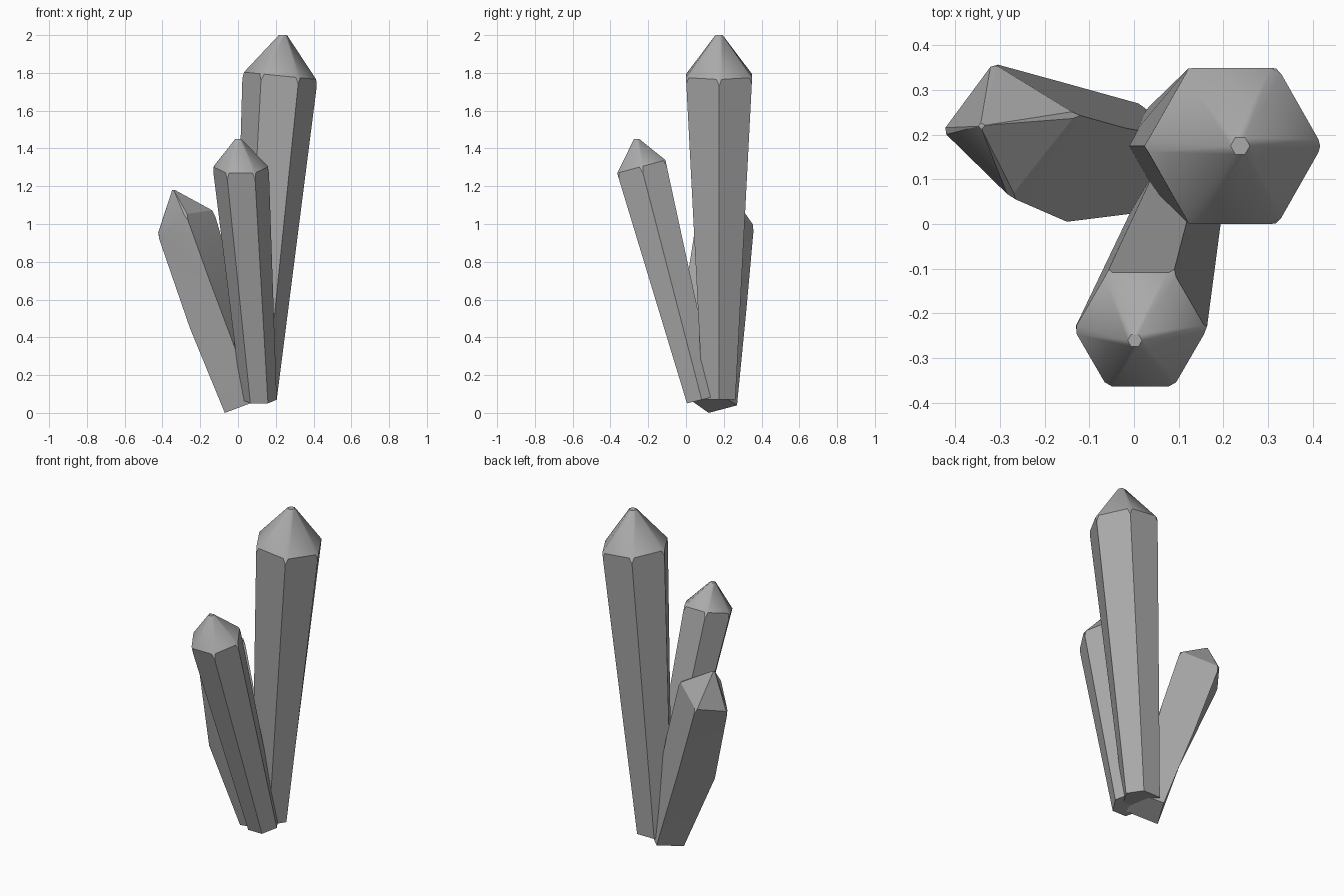
import bpy, bmesh, math
from mathutils import Vector

if "Cube" in bpy.data.objects:
    bpy.data.objects.remove(bpy.data.objects["Cube"], do_unlink=True)

# Single stone material
GREY = (0.40, 0.40, 0.40, 1)
stone = bpy.data.materials.new("grey_stone")
stone.use_nodes = True
stone.diffuse_color = GREY
stone.node_tree.nodes["Principled BSDF"].inputs["Base Color"].default_value = GREY


def ring(centre, rx, ry, tilt_x=0, tilt_y=0, sides=6):
    """Tilted elliptical ring of corners, counter-clockwise from above."""
    pts = []
    for i in range(sides):
        a = math.tau * i / sides
        dx, dy = rx * math.cos(a), ry * math.sin(a)
        pts.append(Vector(centre) + Vector((dx, dy, dx * tilt_x + dy * tilt_y)))
    return pts


def crystal(name, rings, apex, lift=0.035, inset=0.08, cap=0.11):
    """Prism through the rings, closed by a point with bevelled ridges."""
    bm = bmesh.new()
    n = len(rings[0])
    apex = Vector(apex)
    loops = [[bm.verts.new(p) for p in r] for r in rings]
    top = [Vector(p) for p in rings[-1]]
    below = [Vector(p) for p in rings[-2]]
    after, before, tip = [], [], []
    for i, p in enumerate(top):
        up = (p - below[i]).normalized() * lift
        after.append(bm.verts.new(p + (top[(i + 1) % n] - p) * inset + up))
        before.append(bm.verts.new(p + (top[i - 1] - p) * inset + up))
        d = (p - apex) * cap
        tip.append(bm.verts.new(apex + Vector((d.x, d.y, 0))))
    bm.faces.new(loops[0][::-1])
    bm.faces.new(tip)
    for i in range(n):
        j = (i + 1) % n
        # Shaft sides below the last ring
        for lo, hi in zip(loops[:-2], loops[1:-1]):
            bm.faces.new((lo[i], lo[j], hi[j], hi[i]))
        # Upper shaft side, ending in the raised rim
        lo, hi = loops[-2], loops[-1]
        bm.faces.new((lo[i], lo[j], hi[j], before[j], after[i], hi[i]))
        # Point facet and ridge strip
        bm.faces.new((after[i], before[j], tip[j], tip[i]))
        bm.faces.new((hi[i], after[i], tip[i], before[i]))
    bmesh.ops.recalc_face_normals(bm, faces=bm.faces[:])
    mesh = bpy.data.meshes.new(name)
    bm.to_mesh(mesh)
    bm.free()
    mesh.materials.append(stone)
    obj = bpy.data.objects.new(name, mesh)
    bpy.context.collection.objects.link(obj)
    bpy.ops.object.select_all(action="DESELECT")
    obj.select_set(True)
    bpy.context.view_layer.objects.active = obj
    bpy.ops.object.shade_smooth_by_angle(angle=math.radians(30))


# Tall crystal
crystal("tall_crystal",
        [ring((0.09, 0.175, 0.07), 0.115, 0.1),
         ring((0.22, 0.175, 1.75), 0.197, 0.2, tilt_x=-0.1)],
        (0.24, 0.175, 2.0))

# Front crystal, leaning forward
crystal("front_crystal",
        [ring((0.112, 0.083, 0.07), 0.093, 0.09, tilt_y=0.25),
         ring((0.017, -0.228, 1.27), 0.147, 0.146, tilt_y=0.27)],
        (0.0, -0.265, 1.45))

# Side crystal: four-sided, bent part way up
crystal("side_crystal",
        [[(0.12, 0.19, 0.09), (0.01, 0.27, 0.04), (-0.07, 0.12, 0.0), (0.09, 0.035, 0.06)],
         [(-0.02, 0.215, 0.7), (-0.17, 0.32, 0.55), (-0.255, 0.085, 0.45), (-0.15, 0.005, 0.7)],
         [(-0.12, 0.243, 1.04), (-0.305, 0.357, 0.96), (-0.417, 0.2, 0.92), (-0.265, 0.055, 1.02)]],
        (-0.345, 0.22, 1.18), inset=0.05, cap=0.05)
